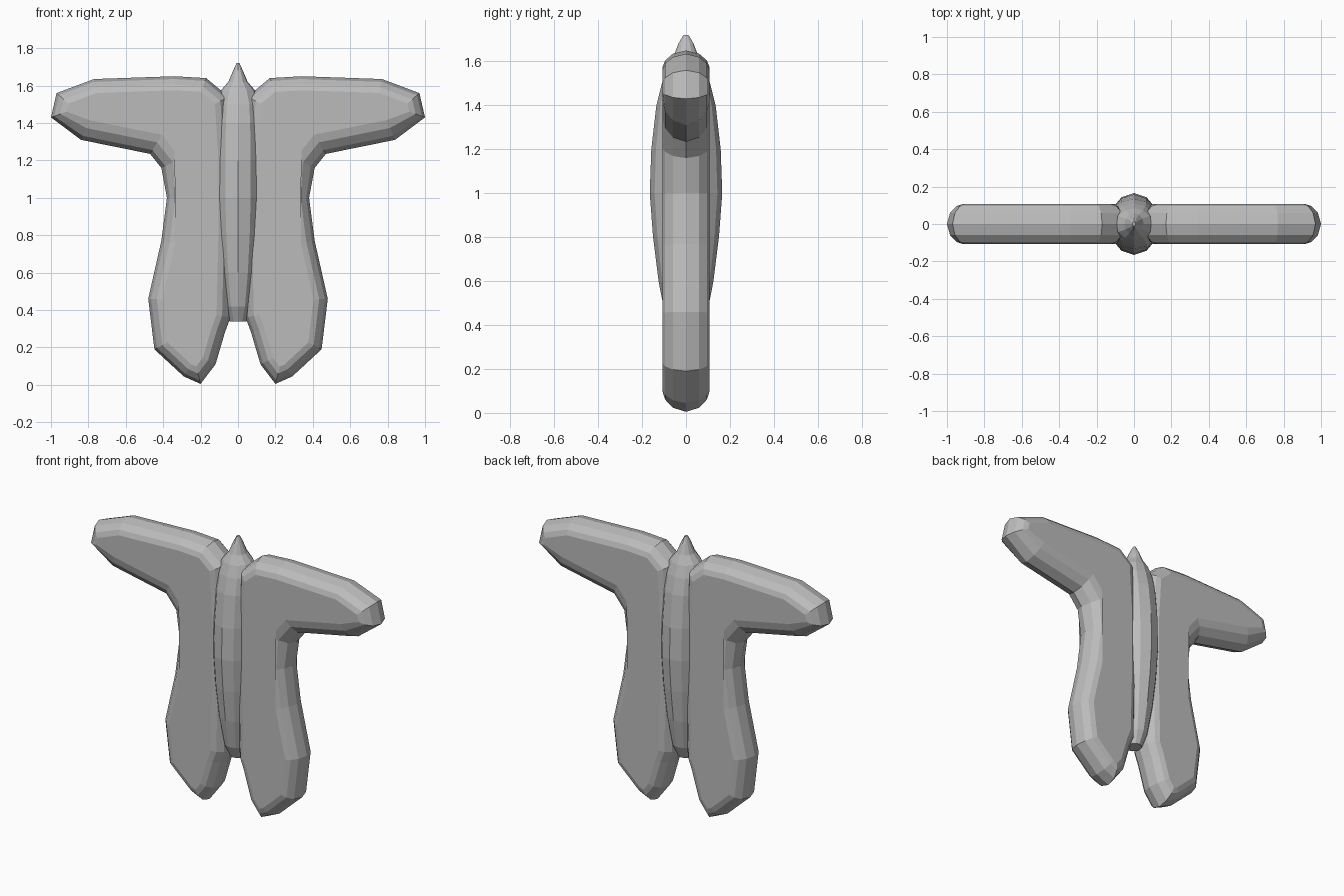
import bpy, bmesh, math
from mathutils import Vector

if "Cube" in bpy.data.objects:
    bpy.data.objects.remove(bpy.data.objects["Cube"])

grey = bpy.data.materials.new("plain grey")
grey.diffuse_color = (0.5, 0.5, 0.5, 1)
grey.use_nodes = True
grey.node_tree.nodes["Principled BSDF"].inputs["Base Color"].default_value = grey.diffuse_color


def make_object(name, bm):
    bmesh.ops.recalc_face_normals(bm, faces=bm.faces)
    mesh = bpy.data.meshes.new(name)
    bm.to_mesh(mesh)
    bm.free()
    mesh.materials.append(grey)
    ob = bpy.data.objects.new(name, mesh)
    bpy.context.collection.objects.link(ob)
    return ob


def inset(points, d):
    """Move a clockwise outline inward; arm undersides are rounder."""
    out = []
    n = len(points)
    for i, p in enumerate(points):
        a = (p - points[i - 1]).normalized()
        b = (points[(i + 1) % n] - p).normalized()
        na, nb = Vector((a.y, -a.x)), Vector((b.y, -b.x))
        k = 1.5 if 1.1 < p.y < 1.35 and p.x > 0.3 else 1.0
        out.append(p + (na + nb) / max(0.5, 1 + na.dot(nb)) * d * k)
    return out


def loft(bm, rings):
    for lo, hi in zip(rings, rings[1:]):
        n = len(lo)
        for i in range(n):
            j = (i + 1) % n
            bm.faces.new((lo[i], lo[j], hi[j], hi[i]))
    caps = [bm.faces.new(rings[0]), bm.faces.new(rings[-1])]
    bmesh.ops.triangulate(bm, faces=caps)


# Rounded side lobes: upper arm and lower lobe in one outline
outline = [Vector(p) for p in (
    (0.05, 1.54), (0.17, 1.64), (0.34, 1.65), (0.77, 1.635), (0.97, 1.56),
    (1.0, 1.43), (0.84, 1.31), (0.47, 1.235), (0.41, 1.16), (0.38, 1.0),
    (0.41, 0.77), (0.48, 0.46), (0.447, 0.19), (0.29, 0.045), (0.2, 0.005),
    (0.12, 0.11), (0.07, 0.28), (0.04, 0.36), (0.03, 0.8), (0.03, 1.2))]
half = [(0, 0), (0.06, 0.015), (0.095, 0.045), (0.107, 0.075)]
layers = [(-y, d) for y, d in reversed(half)] + half[1:]
for side, name in ((1, "right_lobe"), (-1, "left_lobe")):
    bm = bmesh.new()
    rings = [[bm.verts.new((side * p.x, y, p.y)) for p in inset(outline, d)]
             for y, d in layers]
    loft(bm, rings)
    make_object(name, bm)

# Central body with a pointed head: height, half width, half depth
profile = [(0.34, 0.045, 0.05), (0.42, 0.075, 0.09), (0.6, 0.105, 0.125),
           (0.8, 0.125, 0.15), (1.0, 0.135, 0.165), (1.2, 0.135, 0.158),
           (1.4, 0.13, 0.135), (1.5, 0.12, 0.11), (1.57, 0.095, 0.085),
           (1.62, 0.052, 0.058), (1.68, 0.026, 0.035), (1.72, 0.008, 0.012)]
bm = bmesh.new()
rings = []
for z, w, d in profile:
    angles = [math.tau * i / 12 for i in range(12)]
    rings.append([bm.verts.new((w * math.cos(a), d * math.sin(a), z))
                  for a in angles])
loft(bm, rings)
make_object("central_body", bm)
